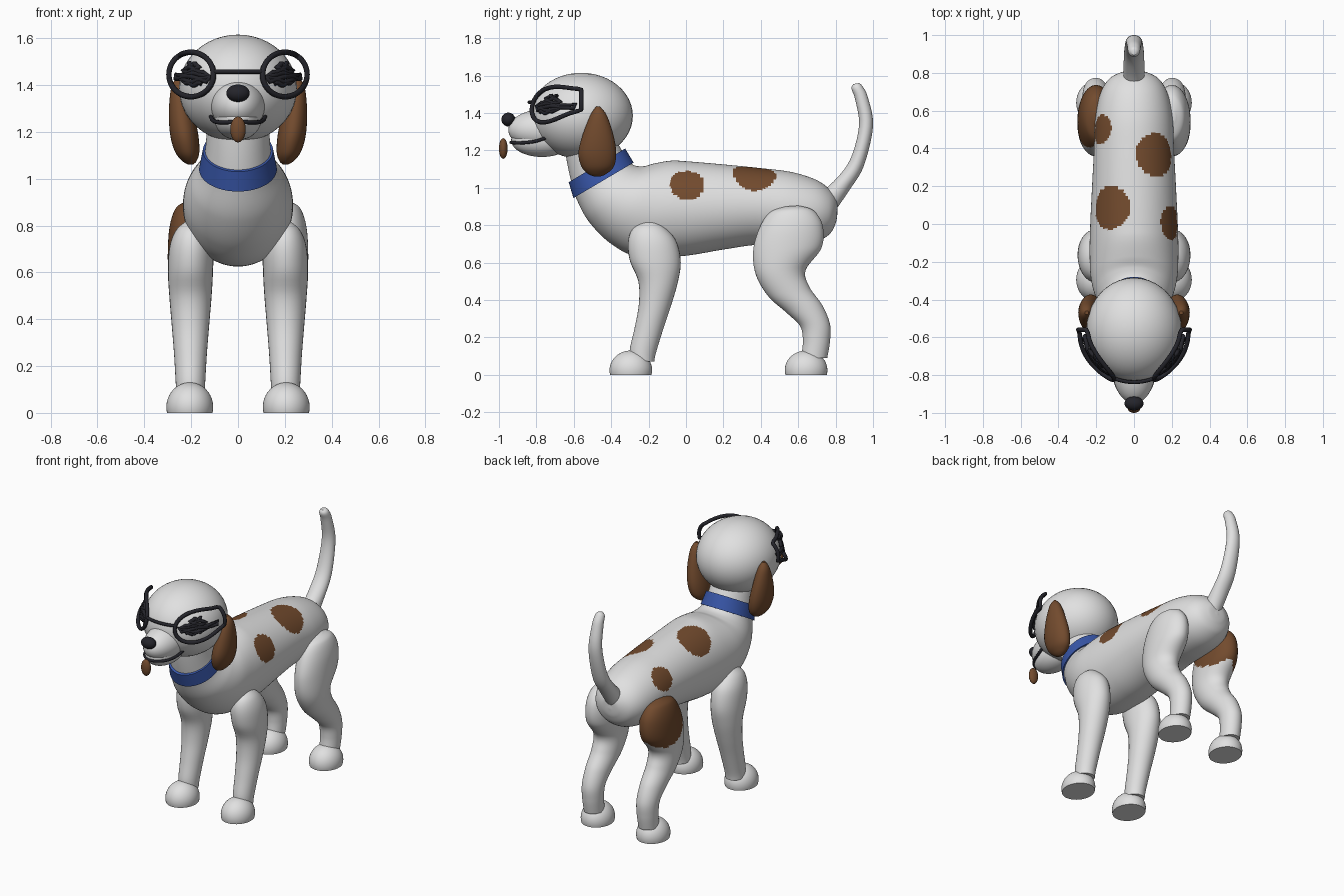
import bpy, bmesh, math
from mathutils import Vector

if "Cube" in bpy.data.objects:
    bpy.data.objects.remove(bpy.data.objects["Cube"])


def material(name, r, g, b):
    m = bpy.data.materials.new(name)
    m.use_nodes = True
    m.diffuse_color = (r, g, b, 1)
    m.node_tree.nodes["Principled BSDF"].inputs["Base Color"].default_value = (r, g, b, 1)
    return m


WHITE = material("white_fur", .75, .75, .75)
BROWN = material("brown_fur", .17, .07, .027)
BLUE = material("collar_blue", .04, .095, .4)
BLACK = material("black", .018, .018, .024)


def finish(name, bm, mat, spots=()):
    """Turn a bmesh into a smooth object; faces near a spot centre get the brown material."""
    bmesh.ops.recalc_face_normals(bm, faces=bm.faces)
    for f in bm.faces:
        c = f.calc_center_median()
        f.material_index = int(any((c - Vector(s[:3])).length < s[3] for s in spots))
    me = bpy.data.meshes.new(name)
    bm.to_mesh(me)
    bm.free()
    me.materials.append(mat)
    if spots:
        me.materials.append(BROWN)
    ob = bpy.data.objects.new(name, me)
    bpy.context.collection.objects.link(ob)
    bpy.ops.object.select_all(action='DESELECT')
    ob.select_set(True)
    bpy.context.view_layer.objects.active = ob
    bpy.ops.object.shade_smooth_by_angle(angle=math.radians(45))
    return ob


def spline(rows, sub):
    """Catmull-Rom interpolation of rows of numbers."""
    rows = [Vector(r) for r in rows]
    out = []
    for i in range(len(rows) - 1):
        p0, p1, p2 = rows[max(i - 1, 0)], rows[i], rows[i + 1]
        p3 = rows[min(i + 2, len(rows) - 1)]
        for k in range(sub):
            t = k / sub
            out.append(.5 * (2 * p1 + (p2 - p0) * t + (2 * p0 - 5 * p1 + 4 * p2 - p3) * t * t
                             + (3 * p1 - p0 - 3 * p2 + p3) * t ** 3))
    return out + [rows[-1]]


def loft(name, rows, mat, side=1, n=32, sub=5, spots=()):
    """Oval sections: front y, front z, back y, back z, centre x, half width."""
    bm = bmesh.new()
    rings = []
    for fy, fz, by, bz, xc, w in spline(rows, sub):
        ring = []
        for k in range(n):
            a = 2 * math.pi * k / n
            c, s = math.cos(a), math.sin(a)
            ring.append(bm.verts.new((side * (xc + w * s), (fy + by) / 2 + c * (fy - by) / 2,
                                      (fz + bz) / 2 + c * (fz - bz) / 2)))
        rings.append(ring)
    for a, b in zip(rings, rings[1:]):
        for k in range(n):
            bm.faces.new((a[k], a[(k + 1) % n], b[(k + 1) % n], b[k]))
    bm.faces.new(rings[0])
    bm.faces.new(rings[-1])
    return finish(name, bm, mat, spots)


def ellipsoid(name, loc, rad, mat, flat=False):
    bm = bmesh.new()
    bmesh.ops.create_uvsphere(bm, u_segments=40, v_segments=24, radius=1)
    for v in bm.verts:
        v.co = [l + r * c for l, r, c in zip(loc, rad, v.co)]
    if flat:
        geom = bm.verts[:] + bm.edges[:] + bm.faces[:]
        cut = bmesh.ops.bisect_plane(bm, geom=geom, plane_co=(0, 0, 0),
                                     plane_no=(0, 0, 1), clear_inner=True)
        edges = [e for e in cut["geom_cut"] if isinstance(e, bmesh.types.BMEdge)]
        bmesh.ops.contextual_create(bm, geom=edges)
    return finish(name, bm, mat)


def tube(name, points, radius, mat, cyclic=False):
    cu = bpy.data.curves.new(name, 'CURVE')
    cu.dimensions = '3D'
    cu.bevel_depth = radius
    cu.bevel_resolution = 3
    cu.use_fill_caps = True
    sp = cu.splines.new('POLY')
    sp.points.add(len(points) - 1)
    for p, q in zip(sp.points, points):
        p.co = (*q, 1)
    sp.use_cyclic_u = cyclic
    cu.materials.append(mat)
    ob = bpy.data.objects.new(name, cu)
    bpy.context.collection.objects.link(ob)


def on_face(x, z, grow=0.):
    """Point on a shell just around the front of the head."""
    d = 1 - (x / (.28 + grow)) ** 2 - ((z - 1.385) / (.26 + grow)) ** 2
    return (x, min(-.56 - (.278 + grow) * math.sqrt(max(d, 0)), -.555), z)


# Neck and torso with patches
body = [(-.66, 1.28, -.40, 1.30, 0, .13), (-.635, 1.13, -.36, 1.23, 0, .135),
        (-.61, 1.02, -.33, 1.18, 0, .143), (-.585, .94, -.285, 1.125, 0, .16),
        (-.52, .82, -.23, 1.115, 0, .2), (-.40, .70, -.17, 1.13, 0, .228),
        (-.25, .63, -.08, 1.145, 0, .235), (-.02, .635, 0, 1.142, 0, .232),
        (.2, .67, .2, 1.125, 0, .222), (.38, .695, .4, 1.105, 0, .212),
        (.55, .69, .56, 1.085, 0, .205), (.68, .705, .69, 1.045, 0, .18),
        (.765, .75, .765, .995, 0, .135), (.80, .81, .805, .94, 0, .07),
        (.81, .865, .81, .885, 0, .01)]
loft("body", body, WHITE, n=128, sub=12,
     spots=[(.2, .005, 1.02, .09), (.115, .365, 1.065, .115),
            (-.125, .085, 1.09, .115), (-.175, .5, 1., .08)])

# Collar
loft("collar", [(-.627, 1.03, -.325, 1.21, 0, .15), (-.602, .945, -.28, 1.135, 0, .166)],
     BLUE, n=64)

# Tail
loft("tail", [(.70, .96, .80, .88, 0, .055), (.79, 1.035, .875, .99, 0, .055),
              (.877, 1.15, .95, 1.115, 0, .052), (.925, 1.33, 1., 1.33, 0, .044),
              (.905, 1.47, .972, 1.485, 0, .036), (.885, 1.53, .942, 1.545, 0, .03),
              (.895, 1.555, .925, 1.56, 0, .014)], WHITE)

# Head, muzzle, nose, tongue and mouth
ellipsoid("head", (0, -.56, 1.385), (.252, .276, .23), WHITE)
ellipsoid("muzzle", (0, -.76, 1.31), (.115, .19, .11), WHITE)
ellipsoid("lower_jaw", (0, -.77, 1.255), (.1, .165, .09), WHITE)
ellipsoid("nose", (0, -.95, 1.365), (.05, .037, .037), BLACK)
ellipsoid("tongue", (0, -.977, 1.21), (.033, .023, .055), BROWN)
mouth = spline([(-.118, -.72, 1.28), (-.108, -.80, 1.25), (-.075, -.885, 1.24),
                (0, -.935, 1.243), (.075, -.885, 1.24), (.108, -.80, 1.25),
                (.118, -.72, 1.28)], 6)
tube("mouth", mouth, .009, BLACK)

# Glasses bridge
tube("glasses_bridge", [on_face(-.1 + .02 * i, 1.457, .01) for i in range(11)], .01, BLACK)

front_leg = [(-.225, .82, -.165, .82, .2, .02), (-.285, .78, -.105, .78, .2, .065),
             (-.31, .71, -.05, .71, .2, .092), (-.30, .61, -.028, .60, .203, .096),
             (-.255, .50, -.045, .49, .203, .09), (-.252, .38, -.08, .37, .203, .08),
             (-.275, .25, -.12, .25, .203, .07), (-.30, .14, -.16, .12, .203, .063),
             (-.30, .08, -.17, .07, .203, .06)]
hind_leg = [(.53, .90, .60, .905, .2, .02), (.45, .87, .68, .88, .2, .065),
            (.395, .79, .73, .80, .2, .092), (.36, .67, .725, .68, .202, .098),
            (.372, .54, .64, .56, .203, .092), (.44, .42, .66, .47, .203, .084),
            (.54, .33, .73, .37, .203, .075), (.61, .26, .77, .27, .203, .068),
            (.625, .18, .77, .18, .203, .064), (.615, .09, .755, .09, .203, .06)]
ear = [(-.48, 1.435, -.46, 1.435, .25, .01), (-.51, 1.39, -.425, 1.39, .25, .035),
       (-.55, 1.29, -.39, 1.29, .243, .052), (-.575, 1.19, -.373, 1.19, .23, .06),
       (-.56, 1.115, -.385, 1.115, .217, .052), (-.525, 1.075, -.425, 1.075, .207, .03),
       (-.49, 1.06, -.46, 1.06, .203, .01)]
# Eye scribble rows: height, inner x, outer x
scribble = [(1.405, .155, .22), (1.418, .135, .245), (1.432, .115, .265), (1.445, .125, .262),
            (1.458, .15, .235), (1.472, .165, .225), (1.486, .18, .21)]

for side, tag in ((1, "left"), (-1, "right")):
    # Legs and paws
    loft("front_leg_" + tag, front_leg, WHITE, side)
    loft("hind_leg_" + tag, hind_leg, WHITE, side, n=64, sub=10,
         spots=[(-.22, .58, .77, .175)] if side < 0 else ())
    for end, y in (("front", -.295), ("hind", .642)):
        ellipsoid(f"{end}_paw_{tag}", (side * .206, y, .025), (.1, .114, .105), WHITE, True)

    # Ears
    loft("ear_" + tag, ear, BROWN, side)

    # Glasses rims bent around the head
    rim = []
    for k in range(64):
        a = 2 * math.pi * k / 64
        rim.append(on_face(side * (.2 + .095 * math.cos(a)), 1.445 + .095 * math.sin(a), .01))
    tube("glasses_rim_" + tag, rim, .012, BLACK, True)

    # Eyes drawn as a dense wavy stroke
    stroke = []
    for i, (z, x0, x1) in enumerate(scribble):
        if i % 2:
            x0, x1 = x1, x0
        for k in range(9):
            t = k / 8
            stroke.append(on_face(side * (x0 + (x1 - x0) * t),
                                  z + .006 * math.sin(t * 9 + i), -.008))
    tube("eye_" + tag, stroke, .011, BLACK)
